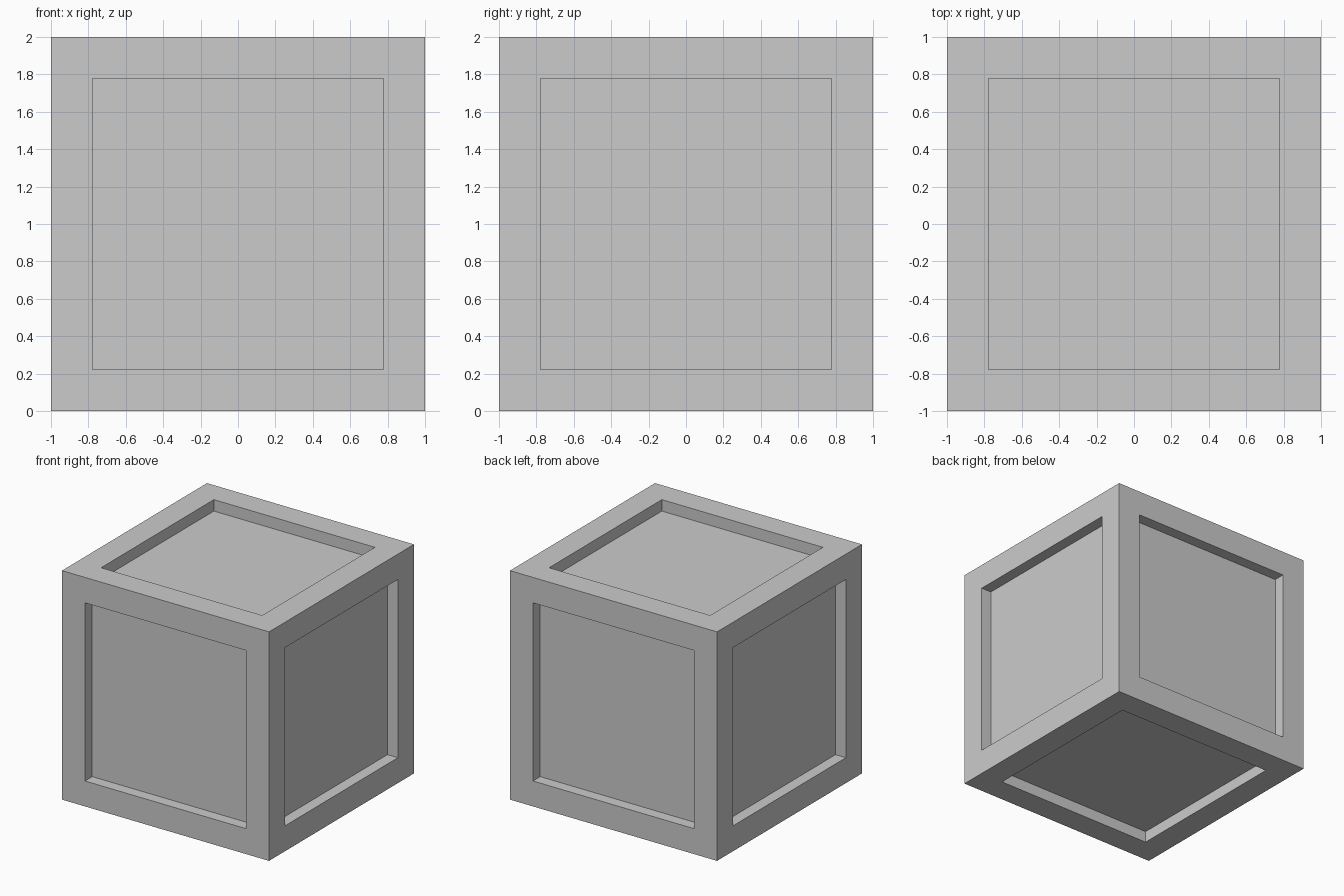
import bpy, bmesh
from mathutils import Matrix

if "Cube" in bpy.data.objects:
    bpy.data.objects.remove(bpy.data.objects["Cube"])

BORDER = 0.222   # frame width around each panel
DEPTH = 0.10     # how far each panel is sunk

# Crate body: a cube with a sunken square panel on all six sides
bm = bmesh.new()
bmesh.ops.create_cube(bm, size=2, matrix=Matrix.Translation((0, 0, 1)))
bm.normal_update()
panels = list(bm.faces)
bmesh.ops.inset_individual(bm, faces=panels, thickness=BORDER, depth=0,
                           use_even_offset=True)
bm.normal_update()

# Push each panel straight inwards
for panel in panels:
    normal = panel.normal.copy()
    new_face = bmesh.ops.extrude_discrete_faces(bm, faces=[panel])["faces"][0]
    bmesh.ops.translate(bm, verts=new_face.verts, vec=-normal * DEPTH)

bmesh.ops.recalc_face_normals(bm, faces=bm.faces)
mesh = bpy.data.meshes.new("crate")
bm.to_mesh(mesh)
bm.free()
bpy.context.collection.objects.link(bpy.data.objects.new("crate", mesh))
